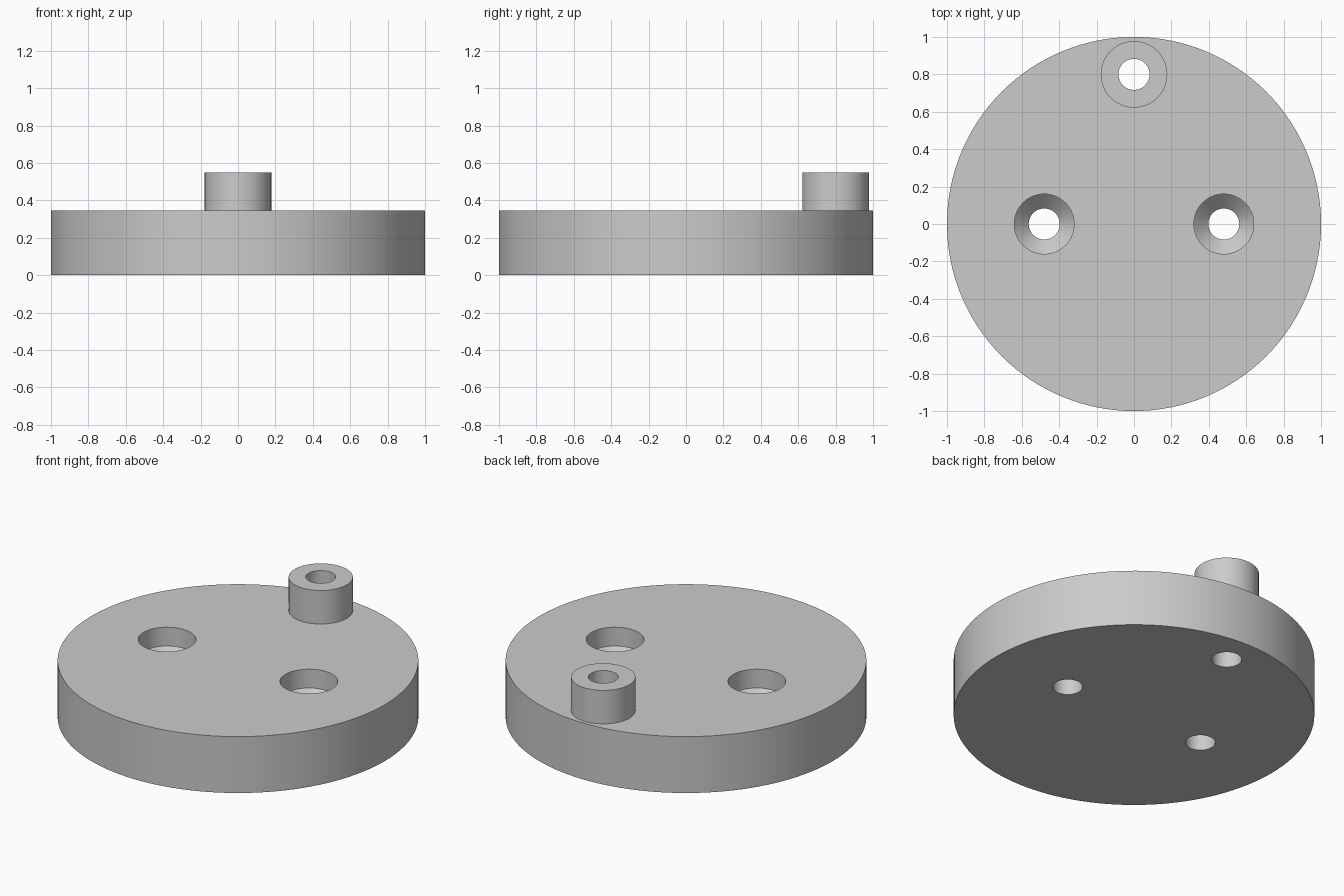
import bpy, bmesh, math

if "Cube" in bpy.data.objects:
    bpy.data.objects.remove(bpy.data.objects["Cube"], do_unlink=True)

PLATE_H = 0.345
BOSS_TOP = 0.55
BOSS_Y = 0.80
HOLE_R = 0.083
SINK_R = 0.16
SINK_X = 0.48
SINK_DEPTH = 0.115

grey = bpy.data.materials.new("plain grey")
grey.use_nodes = True
colour = (0.6, 0.6, 0.6, 1)
grey.diffuse_color = colour
grey.node_tree.nodes["Principled BSDF"].inputs["Base Color"].default_value = colour


def lathe(name, profile, x=0, y=0, segments=64):
    """Closed solid turned about a vertical axis from (radius, height) points."""
    bm = bmesh.new()
    rings = []
    for r, z in profile:
        angles = [math.tau * i / segments for i in range(segments)]
        rings.append([bm.verts.new((x + r * math.cos(a), y + r * math.sin(a), z)) for a in angles])
    for low, high in zip(rings, rings[1:]):
        for i in range(segments):
            j = (i + 1) % segments
            bm.faces.new((low[i], low[j], high[j], high[i]))
    bm.faces.new(list(reversed(rings[0])))
    bm.faces.new(rings[-1])
    mesh = bpy.data.meshes.new(name)
    bm.to_mesh(mesh)
    bm.free()
    mesh.materials.append(grey)
    obj = bpy.data.objects.new(name, mesh)
    bpy.context.collection.objects.link(obj)
    return obj


def combine(target, tool, operation):
    """Apply a boolean and discard the tool."""
    mod = target.modifiers.new(tool.name, "BOOLEAN")
    mod.operation = operation
    mod.solver = "EXACT"
    mod.object = tool
    bpy.context.view_layer.objects.active = target
    bpy.ops.object.modifier_apply(modifier=mod.name)
    bpy.data.objects.remove(tool, do_unlink=True)


# Round plate with a raised boss near the back rim
plate = lathe("round_plate_with_boss", [(1, 0), (1, PLATE_H)], segments=128)
boss = lathe("boss", [(0.178, PLATE_H - 0.1), (0.178, BOSS_TOP)], y=BOSS_Y)
combine(plate, boss, "UNION")

# Straight hole through boss and plate
bore = lathe("boss_bore", [(HOLE_R, -0.1), (HOLE_R, BOSS_TOP + 0.1)], y=BOSS_Y)
combine(plate, bore, "DIFFERENCE")

# Pair of screw holes: straight recess, conical seat, narrow through hole
seat_z = PLATE_H - SINK_DEPTH
screw_profile = [
    (HOLE_R, -0.1),
    (HOLE_R, seat_z - (SINK_R - HOLE_R)),
    (SINK_R, seat_z),
    (SINK_R, PLATE_H + 0.1),
]
for side in (-1, 1):
    cutter = lathe("screw_hole", screw_profile, x=side * SINK_X)
    combine(plate, cutter, "DIFFERENCE")

# Smooth walls with crisp rims
bpy.ops.object.select_all(action="DESELECT")
plate.select_set(True)
bpy.context.view_layer.objects.active = plate
bpy.ops.object.shade_smooth_by_angle(angle=math.radians(30))
